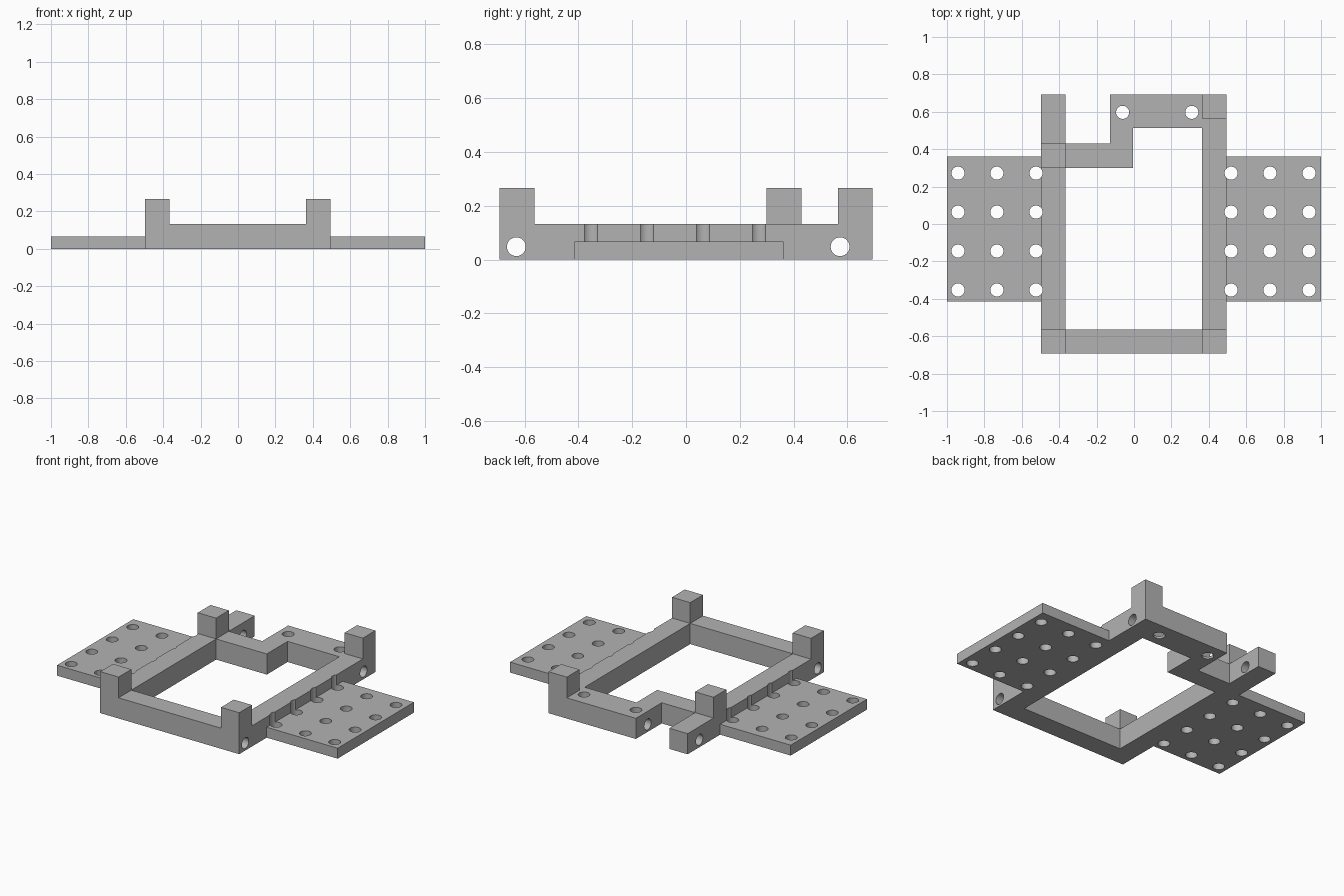
import bpy, bmesh, math
from mathutils import Matrix

if "Cube" in bpy.data.objects:
    bpy.data.objects.remove(bpy.data.objects["Cube"])

BAR_H, POST_H, PLATE_H = 0.133, 0.267, 0.067
HOLE_R = 0.035

grey = bpy.data.materials.new("light grey")
grey.diffuse_color = (0.45, 0.45, 0.45, 1)
grey.use_nodes = True
grey.node_tree.nodes["Principled BSDF"].inputs["Base Color"].default_value = grey.diffuse_color


def add_object(name, bm):
    bmesh.ops.recalc_face_normals(bm, faces=bm.faces)
    mesh = bpy.data.meshes.new(name)
    bm.to_mesh(mesh)
    bm.free()
    mesh.materials.append(grey)
    obj = bpy.data.objects.new(name, mesh)
    bpy.context.collection.objects.link(obj)
    return obj


def prism(name, outline, z0, z1):
    bm = bmesh.new()
    face = bm.faces.new([bm.verts.new((x, y, z0)) for x, y in outline])
    top = bmesh.ops.extrude_face_region(bm, geom=[face])["geom"]
    verts = [v for v in top if isinstance(v, bmesh.types.BMVert)]
    bmesh.ops.translate(bm, verts=verts, vec=(0, 0, z1 - z0))
    return add_object(name, bm)


def box(name, x0, x1, y0, y1, z1):
    return prism(name, [(x0, y0), (x1, y0), (x1, y1), (x0, y1)], 0, z1)


def drill(name, location, length, along_x=False):
    bm = bmesh.new()
    turn = Matrix.Rotation(math.pi / 2, 4, "Y") if along_x else Matrix()
    bmesh.ops.create_cone(bm, cap_ends=True, segments=32, radius1=HOLE_R,
                          radius2=HOLE_R, depth=length,
                          matrix=Matrix.Translation(location) @ turn)
    return add_object(name, bm)


def combine(body, tool, operation):
    mod = body.modifiers.new(tool.name, "BOOLEAN")
    mod.operation, mod.solver, mod.object = operation, "EXACT", tool
    bpy.context.view_layer.objects.active = body
    bpy.ops.object.modifier_apply(modifier=mod.name)
    bpy.data.objects.remove(tool)


# Frame: stepped outer outline with an open middle
frame = prism("mounting_frame", [
    (-0.497, -0.693), (0.494, -0.693), (0.494, 0.693), (-0.128, 0.693),
    (-0.128, 0.43), (-0.366, 0.43), (-0.366, 0.693), (-0.497, 0.693)], 0, BAR_H)
opening = prism("opening_cutter", [
    (-0.366, -0.563), (0.364, -0.563), (0.364, 0.512),
    (-0.005, 0.512), (-0.005, 0.30), (-0.366, 0.30)], -0.1, 0.4)
combine(frame, opening, "DIFFERENCE")

# Corner posts
for x0, x1, y0, y1 in [(-0.497, -0.366, -0.693, -0.563), (0.364, 0.494, -0.693, -0.563),
                       (-0.497, -0.366, 0.30, 0.43), (0.364, 0.494, 0.565, 0.693)]:
    combine(frame, box("corner_post", x0, x1, y0, y1, POST_H), "UNION")

# Side plates, rooted inside the rails
for x0, x1 in [(-1, -0.43), (0.43, 1)]:
    combine(frame, box("side_plate", x0, x1, -0.414, 0.362, PLATE_H), "UNION")

# Plate holes; the inner row also grooves the rails
for x in (-0.941, -0.733, -0.524, 0.519, 0.727, 0.936):
    for row in range(4):
        combine(frame, drill("plate_drill", (x, -0.353 + 0.2083 * row, 0.1), 0.6), "DIFFERENCE")

# Vertical holes in the back bracket
for x in (-0.061, 0.309):
    combine(frame, drill("bracket_drill", (x, 0.597, 0.1), 0.6), "DIFFERENCE")

# Long cross holes through the front and back bars
for y in (-0.631, 0.573):
    combine(frame, drill("cross_drill", (0, y, 0.048), 2.4, True), "DIFFERENCE")

frame.select_set(True)
bpy.context.view_layer.objects.active = frame
bpy.ops.object.shade_smooth_by_angle(angle=math.radians(30))
